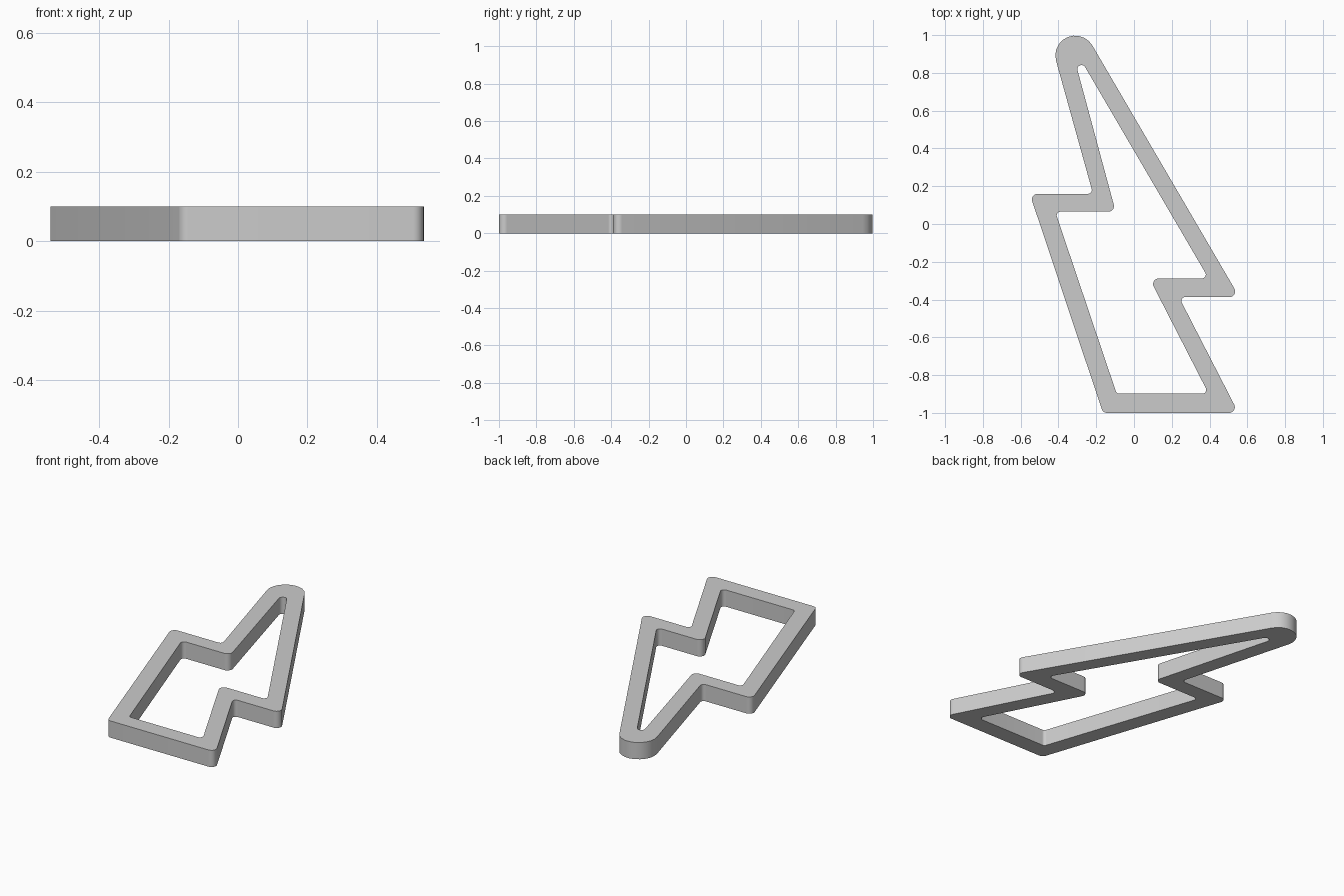
import bpy
import bmesh
import math
from mathutils import Vector

cube = bpy.data.objects.get("Cube")
if cube:
    bpy.data.objects.remove(cube, do_unlink=True)

HEIGHT = 0.1

# Sharp corners of each outline with rounding radius: (x, y, radius)
OUTER = [(-0.629, 1.644, 0.105), (-0.217, 0.16, 0.02), (-0.552, 0.16, 0.03),
         (-0.164, -1.0, 0.03), (0.553, -1.0, 0.03), (0.238, -0.387, 0.02),
         (0.558, -0.387, 0.03)]
INNER = [(-0.342, 0.973, 0.022), (-0.097, 0.065, 0.03), (-0.417, 0.065, 0.02),
         (-0.092, -0.898, 0.02), (0.395, -0.898, 0.02), (0.082, -0.288, 0.03),
         (0.395, -0.288, 0.02)]


def rounded(corners, steps=10):
    """Replace every corner by a tangent arc."""
    points = []
    for i, (x, y, r) in enumerate(corners):
        p = Vector((x, y))
        a = (Vector(corners[i - 1][:2]) - p).normalized()
        b = (Vector(corners[(i + 1) % len(corners)][:2]) - p).normalized()
        half = a.angle(b) / 2
        centre = p + (a + b).normalized() * r / math.sin(half)
        start = p + a * r / math.tan(half) - centre
        end = p + b * r / math.tan(half) - centre
        sweep = math.pi - 2 * half
        for k in range(steps + 1):
            t = k / steps
            arc = start * math.sin((1 - t) * sweep) + end * math.sin(t * sweep)
            points.append(centre + arc / math.sin(sweep))
    return points


# Flat frame between the two outlines, raised to full height
bm = bmesh.new()
edges = []
for outline in (OUTER, INNER):
    verts = [bm.verts.new((p.x, p.y, 0)) for p in rounded(outline)]
    edges += [bm.edges.new((v, verts[i - 1])) for i, v in enumerate(verts)]
bmesh.ops.triangle_fill(bm, edges=edges, use_beauty=True)
raised = bmesh.ops.extrude_face_region(bm, geom=bm.faces[:])["geom"]
bmesh.ops.translate(bm, vec=(0, 0, HEIGHT),
                    verts=[g for g in raised if isinstance(g, bmesh.types.BMVert)])
bmesh.ops.recalc_face_normals(bm, faces=bm.faces[:])
mesh = bpy.data.meshes.new("lightning_bolt_frame")
bm.to_mesh(mesh)
bm.free()
frame = bpy.data.objects.new("lightning_bolt_frame", mesh)
bpy.context.collection.objects.link(frame)

# Plain grey material
grey = bpy.data.materials.new("light_grey")
grey.use_nodes = True
grey.diffuse_color = (0.6, 0.6, 0.6, 1)
grey.node_tree.nodes["Principled BSDF"].inputs["Base Color"].default_value = (0.6, 0.6, 0.6, 1)
mesh.materials.append(grey)

# Smooth rounded corners, crisp rims
bpy.ops.object.select_all(action="DESELECT")
frame.select_set(True)
bpy.context.view_layer.objects.active = frame
bpy.ops.object.shade_smooth_by_angle(angle=math.radians(30))
